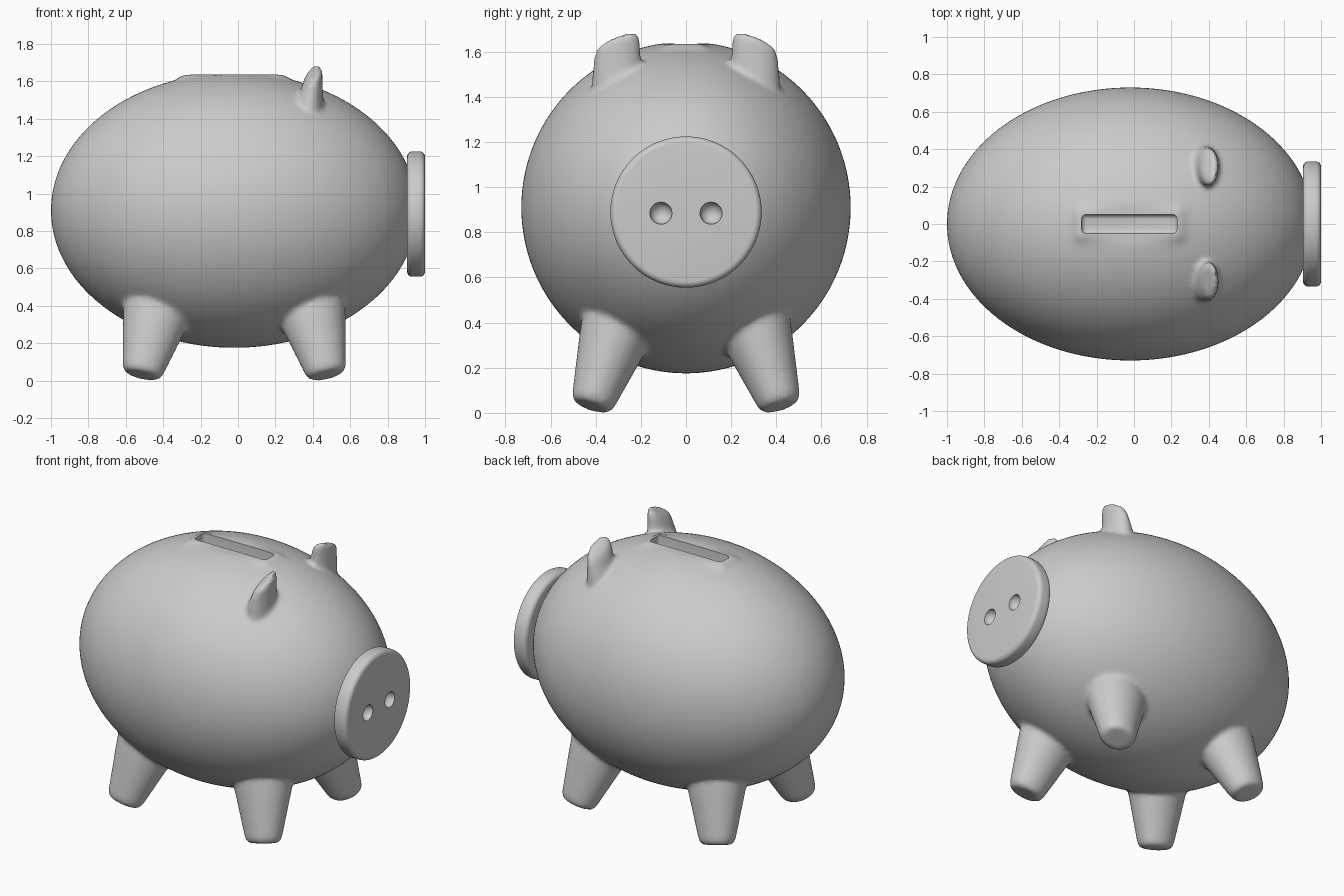
import bpy, bmesh
from math import pi, cos, sin
from mathutils import Vector, Matrix

if "Cube" in bpy.data.objects:
    bpy.data.objects.remove(bpy.data.objects["Cube"])

CX, CZ = -0.02, 0.91      # body centre


def loft(bm, rings):
    """Closed tube through rings of equal point count."""
    loops = [[bm.verts.new(p) for p in ring] for ring in rings]
    n = len(loops[0])
    for a, b in zip(loops, loops[1:]):
        for i in range(n):
            j = (i + 1) % n
            bm.faces.new((a[i], a[j], b[j], b[i]))
    bm.faces.new(loops[0])
    bm.faces.new(loops[-1])


def circle(n=40):
    return [(cos(2 * pi * i / n), sin(2 * pi * i / n)) for i in range(n)]


def finish(obj, angle=40):
    """Apply the modifiers, then shade smooth."""
    bpy.ops.object.select_all(action='DESELECT')
    obj.select_set(True)
    bpy.context.view_layer.objects.active = obj
    bpy.ops.object.convert(target='MESH')
    bpy.ops.object.shade_smooth_by_angle(angle=angle * pi / 180)


def cut(obj, cutter):
    cutter.hide_render = True
    cutter.hide_set(True)
    m = obj.modifiers.new("cut", 'BOOLEAN')
    m.operation, m.solver, m.object = 'DIFFERENCE', 'EXACT', cutter


# Body ellipsoid, with a flat rim around the coin slot
bm = bmesh.new()
bmesh.ops.create_uvsphere(
    bm, u_segments=128, v_segments=96, radius=1,
    matrix=Matrix.Translation((CX, 0, CZ)) @ Matrix.Diagonal((0.98, 0.73, 0.735, 1))
    @ Matrix.Rotation(pi / 2, 4, 'Y'))
for v in bm.verts:
    if v.co.z > 1.4:
        dx = max(-0.28 - v.co.x, v.co.x - 0.23, 0)
        dy = max(abs(v.co.y) - 0.06, 0)
        t = min((dx * dx + dy * dy) ** 0.5 / 0.06, 1)
        w = 1 - t * t * (3 - 2 * t)
        v.co.z += (1.636 - v.co.z) * w

# Four splayed tapering legs
leg_profile = [(0, 0.075), (0.01, 0.092), (0.035, 0.102), (0.3, 0.155), (0.53, 0.195)]
for sx in (-1, 1):
    for sy in (-1, 1):
        axis = Vector((-0.24 * sx, -0.33 * sy, 1)).normalized()
        rot = Vector((0, 0, 1)).rotation_difference(axis)
        foot = Vector((CX + 0.495 * sx, 0.42 * sy, 0.028))
        loft(bm, [[foot + rot @ Vector((1.1 * r * c, 0.97 * r * s, t)) for c, s in circle()]
                  for t, r in leg_profile])

# Two ears with slanted tops: (z, centre x, half x, half y, slant)
ear_profile = [(1.35, 0.37, 0.09, 0.12, 0), (1.5, 0.385, 0.07, 0.11, 0),
               (1.625, 0.401, 0.05, 0.1, 0.9), (1.645, 0.402, 0.04, 0.088, 1),
               (1.652, 0.402, 0.025, 0.065, 1)]
for sy in (-1, 1):
    rings = []
    for z, cx, rx, ry, k in ear_profile:
        rings.append([(cx + rx * c, sy * (0.305 + ry * s),
                       z + k * (0.6 * rx * c - 0.38 * ry * s)) for c, s in circle()])
    loft(bm, rings)

bmesh.ops.recalc_face_normals(bm, faces=bm.faces)
mesh = bpy.data.meshes.new("pig_body")
bm.to_mesh(mesh)
bm.free()
body = bpy.data.objects.new("pig_body", mesh)
bpy.context.collection.objects.link(body)

# Fuse the parts with soft joints
m = body.modifiers.new("fuse", 'REMESH')
m.mode, m.voxel_size, m.use_smooth_shade = 'VOXEL', 0.014, True
m = body.modifiers.new("soften", 'SMOOTH')
m.factor, m.iterations = 0.5, 6

# Coin slot
bpy.ops.mesh.primitive_cube_add(size=1, location=(-0.025, 0, 1.65))
slot = bpy.context.object
slot.name = "slot_cutter"
slot.scale = (0.51, 0.102, 0.3)
bpy.ops.object.transform_apply(location=False, rotation=False, scale=True)
m = slot.modifiers.new("round", 'BEVEL')
m.width, m.segments = 0.025, 4
cut(body, slot)
finish(body)

# Snout disc
bpy.ops.mesh.primitive_cylinder_add(vertices=96, radius=0.335, depth=0.096,
                                    location=(0.952, 0, 0.89), rotation=(0, pi / 2, 0))
snout = bpy.context.object
snout.name = "snout"
m = snout.modifiers.new("round", 'BEVEL')
m.width, m.segments, m.limit_method = 0.028, 5, 'ANGLE'

# Nostrils
for sy in (-1, 1):
    bpy.ops.mesh.primitive_uv_sphere_add(segments=32, ring_count=16, radius=0.049,
                                         location=(1.0, 0.111 * sy, 0.885))
    nostril = bpy.context.object
    nostril.name = "nostril_cutter"
    cut(snout, nostril)
finish(snout)
